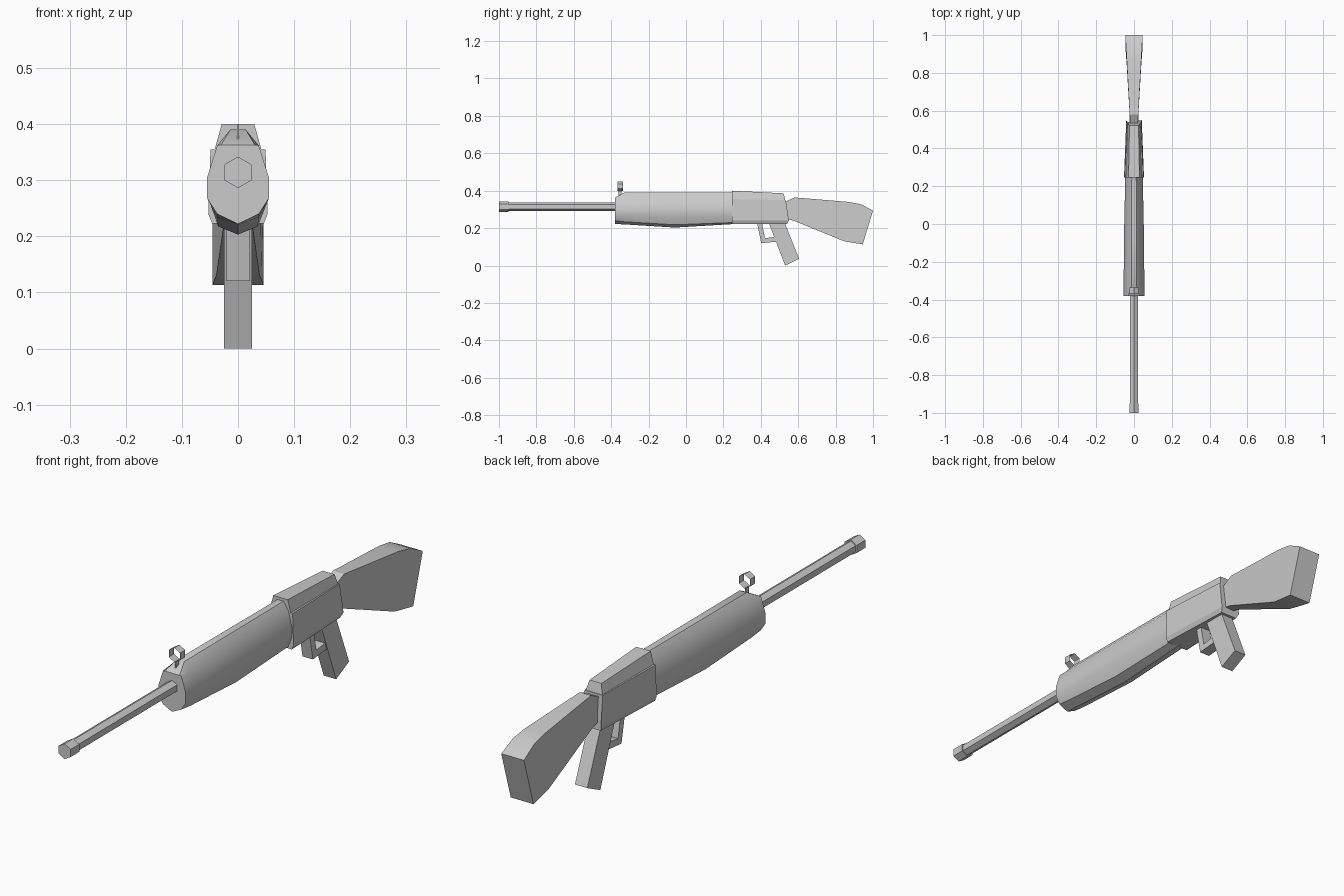
import bpy, bmesh, math

cube = bpy.data.objects.get("Cube")
if cube:
    bpy.data.objects.remove(cube, do_unlink=True)

grey = bpy.data.materials.new("plain grey")
grey.use_nodes = True
grey.diffuse_color = (0.6, 0.6, 0.6, 1)
grey.node_tree.nodes["Principled BSDF"].inputs["Base Color"].default_value = (0.6, 0.6, 0.6, 1)


def finish(name, bm, smooth=0):
    bmesh.ops.recalc_face_normals(bm, faces=bm.faces)
    mesh = bpy.data.meshes.new(name)
    bm.to_mesh(mesh)
    bm.free()
    mesh.materials.append(grey)
    obj = bpy.data.objects.new(name, mesh)
    bpy.context.collection.objects.link(obj)
    if smooth:
        bpy.ops.object.select_all(action="DESELECT")
        obj.select_set(True)
        bpy.context.view_layer.objects.active = obj
        bpy.ops.object.shade_smooth_by_angle(angle=math.radians(smooth))
    return obj


def loft(name, rings, smooth=0, caps=True):
    """Skin a run of closed rings with equal point counts."""
    bm = bmesh.new()
    loops = [[bm.verts.new(p) for p in ring] for ring in rings]
    n = len(loops[0])
    for a, b in zip(loops, loops[1:]):
        for i in range(n):
            j = (i + 1) % n
            bm.faces.new((a[i], a[j], b[j], b[i]))
    if caps:
        bm.faces.new(loops[0])
        bm.faces.new(loops[-1])
    bmesh.ops.remove_doubles(bm, verts=bm.verts, dist=0.0001)
    return finish(name, bm, smooth)


def mirrored(half):
    """Complete a ring from its left half; points on the centre line stay single."""
    return half + [(-x, y, z) for x, y, z in reversed(half) if x > 0]


def hexagon(y, radius, z):
    angles = [math.radians(30 + 60 * i) for i in range(6)]
    return [(radius * math.cos(a), y, z + radius * math.sin(a)) for a in angles]


def slab(name, outline, width):
    """Side profile given as (y, z), with a half width by y."""
    return loft(name, [[(s * width(y), y, z) for y, z in outline] for s in (-1, 1)])


# Barrel with a thicker muzzle ring
loft("barrel", [hexagon(y, 0.023, 0.314) for y in (-0.97, -0.36)])
loft("muzzle", [hexagon(y, 0.028, 0.314) for y in (-1, -0.95)])

# Forend: rounded flanks, flat top and a keeled underside
stations = [(-0.38, 0.030, 0.363, 0.240, 0.222, 1.0),
            (-0.33, 0.014, 0.390, 0.234, 0.220, 1.0),
            (-0.06, 0.014, 0.390, 0.218, 0.203, 0.96),
            (0.26, 0.014, 0.390, 0.230, 0.222, 0.84)]
rings = []
for y, top_x, top, chine, keel, w in stations:
    rings.append(mirrored([(top_x * w, y, top), (0.037 * w, y, 0.362),
                           (0.055 * w, y, 0.305), (0.055 * w, y, 0.268),
                           (0.037 * w, y, chine), (0, y, keel)]))
loft("forend", rings, smooth=32)

# Receiver body and its bevelled cover
body = [[(0.049, 0.245, 0.355), (0.053, 0.245, 0.24), (0.046, 0.245, 0.223)],
        [(0.037, 0.533, 0.350), (0.041, 0.55, 0.24), (0.034, 0.54, 0.223)]]
loft("receiver", [mirrored(h) for h in body])
cover = [[(0.029, 0.245, 0.40), (0.043, 0.245, 0.35)],
         [(0.024, 0.522, 0.386), (0.034, 0.532, 0.345)]]
loft("receiver_cover", [mirrored(h) for h in cover])

# Stock: widens towards the butt
stock_pairs = [(0.525, 0.338, 0.535, 0.25), (0.58, 0.364, 0.575, 0.24),
               (0.87, 0.340, 0.845, 0.13), (0.935, 0.328, 0.89, 0.122),
               (1.0, 0.294, 0.945, 0.113)]
rings = []
for top_y, top, low_y, low in stock_pairs:
    wide = 0.020 + 0.055 * max(0, top_y - 0.53)
    rings.append(mirrored([(wide, top_y, top), (wide, low_y, low)]))
loft("stock", rings, smooth=25)

# Pistol grip
slab("grip", [(0.44, 0.235), (0.53, 0.0), (0.605, 0.036), (0.525, 0.235)], lambda y: 0.025)

# Trigger guard: front strap and bottom bar
slab("trigger_guard", [(0.38, 0.23), (0.402, 0.12), (0.49, 0.128), (0.48, 0.154),
                       (0.422, 0.146), (0.406, 0.23)], lambda y: 0.021)

# Front sight: open thin ring on a thin upright
loft("sight_ring", [hexagon(y, 0.026, 0.424) for y in (-0.367, -0.337)], caps=False)
slab("sight_post", [(-0.36, 0.37), (-0.36, 0.40), (-0.344, 0.40), (-0.344, 0.37)], lambda y: 0.002)
